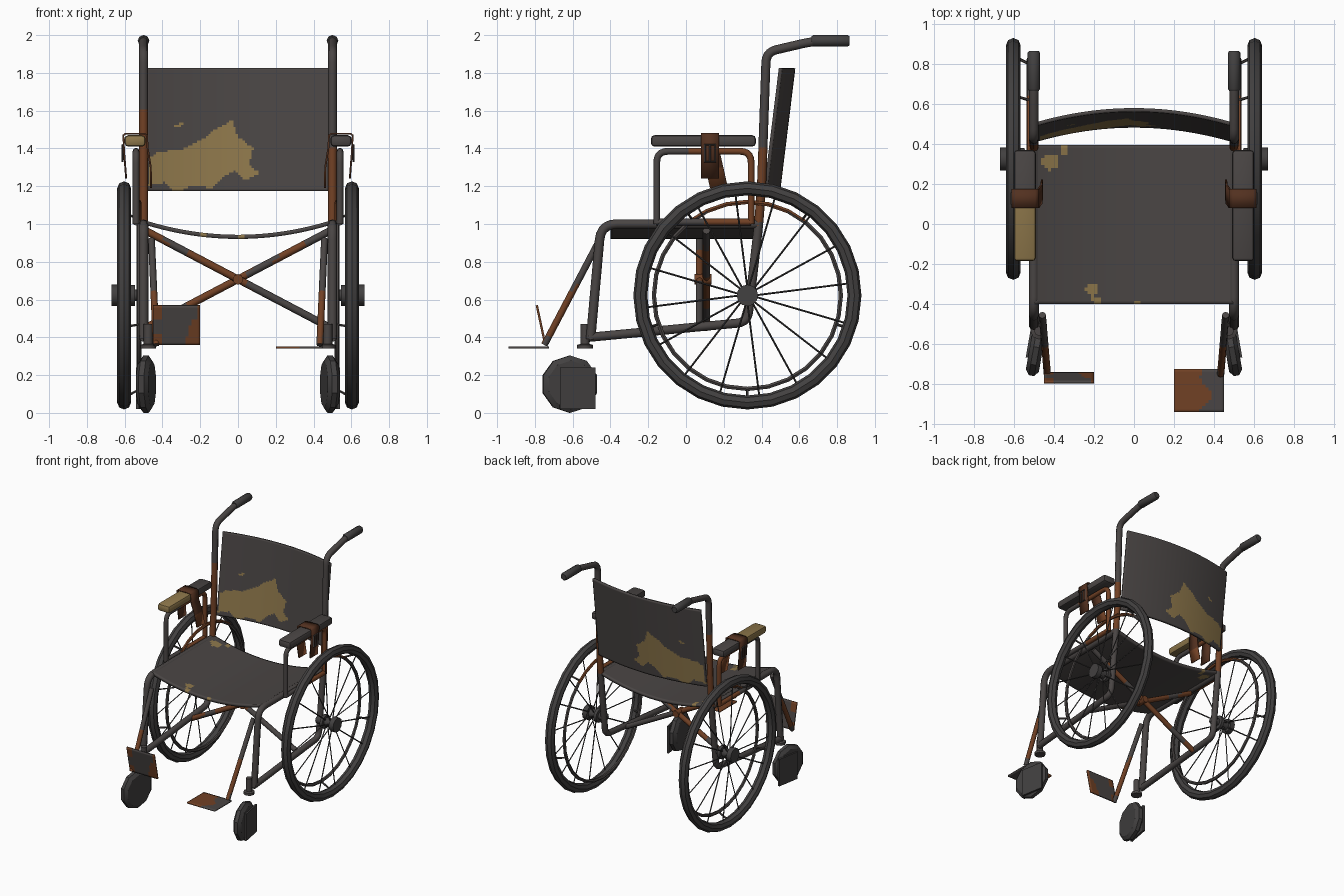
import bpy, bmesh, math
from mathutils import Vector as V

if "Cube" in bpy.data.objects:
    bpy.data.objects.remove(bpy.data.objects["Cube"])


def material(name, rgb):
    m = bpy.data.materials.new(name)
    m.diffuse_color = (*rgb, 1)
    m.use_nodes = True
    m.node_tree.nodes["Principled BSDF"].inputs["Base Color"].default_value = m.diffuse_color
    return m


GREY = material("worn_dark_grey", (0.068, 0.060, 0.058))
RUST = material("rust", (0.165, 0.052, 0.018))
TAN = material("faded_tan", (0.27, 0.185, 0.07))
LEATHER = material("brown_strap", (0.085, 0.030, 0.014))
METAL = material("grey_metal", (0.055, 0.052, 0.052))


def finish(name, bm, mats, rule=None, angle=30):
    """Turn a bmesh into an object; rule(centre) picks the second colour."""
    bmesh.ops.recalc_face_normals(bm, faces=bm.faces)
    for f in bm.faces:
        f.smooth = True
        if rule and rule(f.calc_center_median()):
            f.material_index = 1
    me = bpy.data.meshes.new(name)
    bm.to_mesh(me)
    bm.free()
    for m in mats:
        me.materials.append(m)
    me.set_sharp_from_angle(angle=math.radians(angle))
    ob = bpy.data.objects.new(name, me)
    bpy.context.collection.objects.link(ob)
    return ob


def rounded(pts, rad, n=5):
    """Replace inner corners of a path by short curves."""
    out = [V(pts[0])]
    for a, b, c in zip(pts, pts[1:], pts[2:]):
        a, b, c = V(a), V(b), V(c)
        p = b + (a - b).normalized() * rad
        q = b + (c - b).normalized() * rad
        for i in range(n + 1):
            t = i / n
            out.append(p * (1 - t) ** 2 + b * 2 * t * (1 - t) + q * t * t)
    return out + [V(pts[-1])]


def tube(name, pts, r, ref=(1, 0, 0), sides=8, closed=False, rule=None,
         mats=(GREY, RUST), angle=50):
    """Sweep a polygon along a path; r is one radius or one per point."""
    pts, ref = [V(p) for p in pts], V(ref)
    if rule and not closed:      # extra rings so colour borders are crisp
        fine = [pts[0]]
        for a, b in zip(pts, pts[1:]):
            n = max(1, int((b - a).length / 0.05))
            fine += [a.lerp(b, i / n) for i in range(1, n + 1)]
        pts = fine
    n = len(pts)
    radii = r if isinstance(r, (list, tuple)) else [r] * n
    bm = bmesh.new()
    rings = []
    for i, p in enumerate(pts):
        a = pts[i - 1] if (closed or i) else p
        b = pts[(i + 1) % n] if (closed or i < n - 1) else p
        t = (b - a).normalized()
        side = t.cross(ref).normalized()
        up = side.cross(t)
        rings.append([bm.verts.new(p + (up * math.cos(k) + side * math.sin(k)) * radii[i])
                      for k in (2 * math.pi * j / sides for j in range(sides))])
    for i in range(n if closed else n - 1):
        A, B = rings[i], rings[(i + 1) % n]
        for j in range(sides):
            k = (j + 1) % sides
            bm.faces.new((A[j], A[k], B[k], B[j]))
    if not closed:
        bm.faces.new(rings[0])
        bm.faces.new(rings[-1])
    return finish(name, bm, mats, rule, angle)


def sheet(name, fn, nu, nv, thick, rule=None, mats=(GREY, TAN)):
    """Thin surface fn(u, v) with thickness."""
    bm = bmesh.new()
    g = [[bm.verts.new(fn(i / nu, j / nv)) for j in range(nv + 1)] for i in range(nu + 1)]
    for i in range(nu):
        for j in range(nv):
            bm.faces.new((g[i][j], g[i + 1][j], g[i + 1][j + 1], g[i][j + 1]))
    ob = finish(name, bm, mats, rule)
    mod = ob.modifiers.new("thickness", 'SOLIDIFY')
    mod.thickness, mod.offset = thick, 0
    return ob


def box(name, centre, size, bevel=0, mats=(GREY, TAN), cut_y=None, rule=None, yaw=0):
    bm = bmesh.new()
    bmesh.ops.create_cube(bm, size=1)
    bmesh.ops.scale(bm, vec=size, verts=bm.verts)
    if bevel:
        bmesh.ops.bevel(bm, geom=bm.edges[:], offset=bevel, segments=2, affect='EDGES', profile=0.5)
    c, s = math.cos(yaw), math.sin(yaw)
    for v in bm.verts:
        x, y, z = v.co
        v.co = V((c * x - s * y, s * x + c * y, z)) + V(centre)
    if cut_y is not None:
        bmesh.ops.bisect_plane(bm, geom=bm.verts[:] + bm.edges[:] + bm.faces[:],
                               plane_co=(0, cut_y, 0), plane_no=(0, 1, 0))
    return finish(name, bm, mats, rule)


def inside(x, y, poly):
    hit = False
    for (ax, ay), (bx, by) in zip(poly, poly[1:] + poly[:1]):
        if (ay > y) != (by > y) and x < ax + (y - ay) / (by - ay) * (bx - ax):
            hit = not hit
    return hit


def circle(x, r, n, cy=0.325, cz=0.622):
    return [(x, cy + r * math.cos(2 * math.pi * i / n), cz + r * math.sin(2 * math.pi * i / n))
            for i in range(n)]


# Sling seat with worn spots
spots = [(-.42, .31, .04), (-.35, .375, .025), (-.21, -.33, .032), (-.19, -.38, .02), (.02, -.4, .02)]
sheet("seat", lambda u, v: (-.5 + u, -.4 + .795 * v, 1.01 - .078 * (1 - (2 * u - 1) ** 2)),
      60, 48, .022, lambda c: any(math.hypot(c.x - x, c.y - y) < r for x, y, r in spots))

# Sling backrest with a torn patch
patch = [(-.48, 1.2), (-.47, 1.35), (-.42, 1.38), (-.28, 1.4), (-.17, 1.46), (-.12, 1.5),
         (-.03, 1.55), (0, 1.46), (.08, 1.4), (.06, 1.31), (.115, 1.27), (.04, 1.23),
         (-.02, 1.28), (-.08, 1.25), (-.14, 1.19), (-.25, 1.2), (-.33, 1.165), (-.39, 1.22)]
hole = [(-.34, 1.52), (-.29, 1.54), (-.3, 1.52), (-.34, 1.51)]
sheet("backrest", lambda u, v: (-.485 + .97 * u,
                                .42 + .08 * v + .07 * (1 - (2 * u - 1) ** 2), 1.175 + .65 * v),
      80, 54, .018, lambda c: inside(c.x, c.z, patch) or inside(c.x, c.z, hole))

for s, label in ((-1, "left"), (1, "right")):
    # Frame: push handle, back post and lower rail in one bent tube
    X = s * .5
    top_rust = 1.6 if s < 0 else 1.42
    tube(label + "_back_post_and_lower_rail",
         rounded([(X, .72, 1.97), (X, .66, 1.965), (X, .425, 1.91), (X, .40, 1.2), (X, .385, 1.0),
                  (X, .325, .48), (X, -.515, .40)], .055), .024,
         rule=lambda c: 1.0 < c.z < top_rust)
    tube(label + "_grip", [(X, .665, 1.97), (X, .675, 1.97), (X, .855, 1.97), (X, .865, 1.97)],
         [.024, .031, .031, .024], mats=(METAL,))
    tube(label + "_front_post_and_seat_rail",
         rounded([(X, -.505, .39), (X, -.45, 1.0), (X, .39, 1.0)], .085), .025)

    # Caster stem and caster wheel, slightly turned outward
    tube(label + "_caster_stem", [(s * .475, -.535, z) for z in (.34, .36, .365, .47)],
         [.042, .042, .024, .024])
    yaw = math.radians(10)
    axis = V((s * math.cos(yaw), math.sin(yaw), 0))
    mid = V((s * .487, -.615, .152))
    tube(label + "_caster_wheel", [mid + axis * d for d in (-.033, -.014, .014, .033)],
         [.125, .152, .152, .125], ref=(0, 0, 1), sides=10, angle=25, mats=(METAL,))
    box(label + "_caster_plate", mid + axis * .036 + V((s * -.006, .035, -.022)),
        (.016, .19, .22), yaw=s * yaw, mats=(METAL,))

    # Leg rest tube
    tube(label + "_leg_rest", [(s * .458, -.455, .92), (s * .433, -.75, .36)], .018,
         rule=lambda c: .39 < c.z < .66)

    # Large wheel: tyre, hand rim, pegs, hub and spokes
    W = s * .603
    tube(label + "_tyre", circle(W, .567, 28), .037, closed=True, angle=30, mats=(METAL,))
    tube(label + "_hand_rim", circle(s * .525, .495, 28), .013, closed=True, sides=6,
         rule=lambda c: c.z > 1.04)
    for i in range(5):
        a = math.radians(-90 + 72 * i)
        y, z = .325 + .5 * math.cos(a), .622 + .5 * math.sin(a)
        tube(label + "_rim_peg", [(s * .525, y, z), (W, y + .04 * math.cos(a), z + .04 * math.sin(a))],
             .007, ref=(0, 1, 0), sides=6)
    tube(label + "_hub", [(s * x, .325, .622) for x in (.49, .545, .546, .57, .571, .629, .63, .67)],
         [.03, .03, .055, .055, .035, .035, .057, .057], ref=(0, 1, 0), sides=12, mats=(METAL,))
    for i in range(16):
        a = 2 * math.pi * (i + .3) / 16
        b = a + (.1 if i % 2 else -.1)
        side = .02 if i % 2 else -.02
        tube(label + "_spoke", [(W + side, .325 + .045 * math.cos(b * 1), .622 + .045 * math.sin(b)),
                                (W, .325 + .54 * math.cos(a), .622 + .54 * math.sin(a))],
             .005, sides=4, mats=(METAL,))

    # Armrest: bent tube, lower bar, pad
    A = s * .54
    tube(label + "_armrest_frame",
         rounded([(A, -.155, 1.0), (A, -.155, 1.385), (A, .345, 1.385), (A, .345, 1.0)], .06), .018,
         rule=lambda c: c.y > .2 or c.z > 1.35 and c.y > 0)
    tube(label + "_armrest_lower_bar", [(A, -.155, 1.01), (A, .345, 1.01)], .018,
         rule=lambda c: c.y > .12)
    box(label + "_armrest_pad", (s * .545, .092, 1.44), (.11, .555, .06), .018, cut_y=.13,
        rule=(lambda c: c.y < .13) if s < 0 else None)

    # Strap wrapped over the pad, with hanging ends and a buckle
    path = [(.592, 1.24), (.603, 1.38), (.607, 1.47), (.595, 1.478), (.495, 1.478),
            (.482, 1.47), (.478, 1.4), (.462, 1.3), (.46, 1.19)]

    def strap(u, v):
        x, z = path[round(u * 8)]
        shift = .045 * (1.4 - z) / .2 if x < .48 and z < 1.4 else 0
        return (s * x, .08 + .095 * v + shift, z)
    sheet(label + "_strap", strap, 8, 1, .01, lambda c: c.z < 1.33 and abs(c.x) < .5,
          (LEATHER, RUST))
    B = s * .612
    tube(label + "_buckle", [(B, .1, 1.33), (B, .155, 1.33), (B, .155, 1.42), (B, .1, 1.42)],
         .006, sides=4, closed=True)
    tube(label + "_buckle_pin", [(B, .128, 1.33), (B, .128, 1.42)], .005, sides=4)

    # Folding cross brace
    Y = .09 + s * .018
    tube(label + "_cross_brace", [(s * .49, Y, .965), (-s * .49, Y, .45)], .02, ref=(0, 1, 0),
         rule=lambda c: -.27 < c.x < .06 or c.x < -.38 or (.2 < c.x < .34 and c.z > .7))

tube("brace_pivot", [(0, .045, .707), (0, .135, .707)], .028, mats=(RUST,))

# Footplates: one folded up, one lying flat
sheet("left_footplate", lambda u, v: (-.45 + .25 * u, -.745 - .045 * v, .36 + .21 * v), 16, 14, .012,
      lambda c: (c.x > -.28 + .25 * (c.z - .36) and c.z < .49) or (c.x < -.41 and not .42 < c.z < .5)
      or (c.x > -.22), (GREY, RUST))
sheet("right_footplate", lambda u, v: (.2 + .25 * u, -.94 + .215 * v, .346), 16, 14, .012,
      lambda c: c.x < .36 + .03 * math.sin(c.y * 35), (GREY, RUST))
